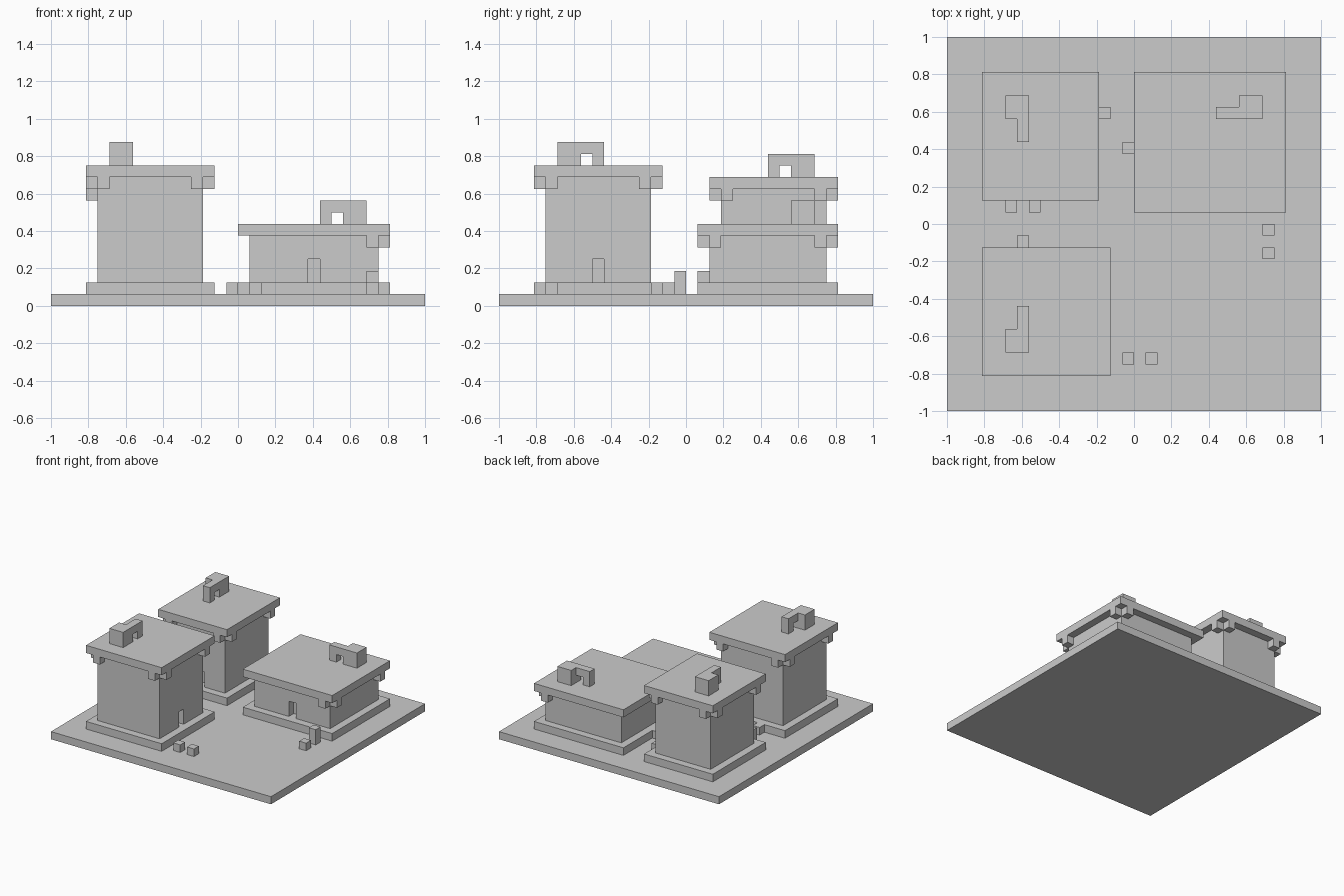
import bpy, bmesh
from mathutils import Vector

if "Cube" in bpy.data.objects:
    bpy.data.objects.remove(bpy.data.objects["Cube"])

U = 2 / 32  # one block; all numbers below are in blocks


def blocks(name, boxes):
    """One object made of boxes given as (low corner, high corner)."""
    bm = bmesh.new()
    for lo, hi in boxes:
        lo, hi = Vector(lo) * U, Vector(hi) * U
        new = bmesh.ops.create_cube(bm, size=1)["verts"]
        bmesh.ops.scale(bm, vec=hi - lo, verts=new)
        bmesh.ops.translate(bm, vec=(lo + hi) / 2, verts=new)
    mesh = bpy.data.meshes.new(name)
    bm.to_mesh(mesh)
    bm.free()
    ob = bpy.data.objects.new(name, mesh)
    bpy.context.collection.objects.link(ob)
    return ob


def bracket_boxes(x0, x1, y0, y1, z, x_sides):
    """Two blocks beside every chosen roof corner, touching on the diagonal."""
    out = []
    for sx in x_sides:
        for sy in (0, 1):
            ax, bx = (x0, x0 + 1) if sx == 0 else (x1 - 1, x1 - 2)
            ay, by = (y0, y0 + 1) if sy == 0 else (y1 - 1, y1 - 2)
            for x, y in ((ax, by), (bx, ay)):
                out.append(((x, y, z), (x + 1, y + 1, z + 1)))
    return out


def house(name, x0, x1, y0, y1, roof, door, x_sides=(0, 1)):
    blocks(name + "_plinth", [((x0, y0, 1), (x1, y1, 2))])
    walls = blocks(name + "_walls", [((x0 + 1, y0 + 1, 2), (x1 - 1, y1 - 1, roof))])
    blocks(name + "_roof", [((x0, y0, roof), (x1, y1, roof + 1))])
    blocks(name + "_brackets", bracket_boxes(x0, x1, y0, y1, roof - 1, x_sides))
    # Recessed doorway
    cutter = blocks(name + "_door_cutter", [door])
    cutter.hide_render = True
    cutter.hide_set(True)
    mod = walls.modifiers.new("doorway", "BOOLEAN")
    mod.operation = "DIFFERENCE"
    mod.solver = "EXACT"
    mod.object = cutter


def chimney(name, x, y, z, dx, dy, nx, ny):
    """Square stack at x, y with a bent pipe running two blocks along (dx, dy)."""
    def cell(step, z0, z1):
        px, py = nx + dx * step, ny + dy * step
        return ((px, py, z0), (px + 1, py + 1, z1))
    blocks(name, [((x, y, z), (x + 2, y + 2, z + 2)),
                  cell(1, z + 1, z + 2), cell(2, z, z + 2)])


# Ground slab
blocks("ground_slab", [((-16, -16, 0), (16, 16, 1))])

# Houses
house("front_house", -13, -2, -13, -2, 11, ((-4, -8, 1), (-2, -7, 4)))
house("back_house", -13, -3, 2, 13, 10, ((-8, 2, 1), (-7, 4, 4)))
house("low_house", 0, 13, 1, 13, 6, ((6, 1, 1), (7, 3, 4)), x_sides=(1,))

# Chimneys with side pipes
chimney("front_chimney", -11, -11, 12, 0, 1, -10, -10)
chimney("back_chimney", -11, 9, 11, 0, -1, -10, 9)
chimney("low_chimney", 9, 9, 7, -1, 0, 9, 9)

# Loose crates and steps: x, y, height
crates = [(-1, -12, 1), (1, -12, 1), (11, -1, 2), (11, -3, 1), (-11, 1, 2),
          (-9, 1, 1), (-10, -2, 1), (-1, 6, 1), (-3, 9, 1)]
for i, (x, y, h) in enumerate(crates):
    blocks(f"crate_{i + 1}", [((x, y, 1), (x + 1, y + 1, 1 + h))])
